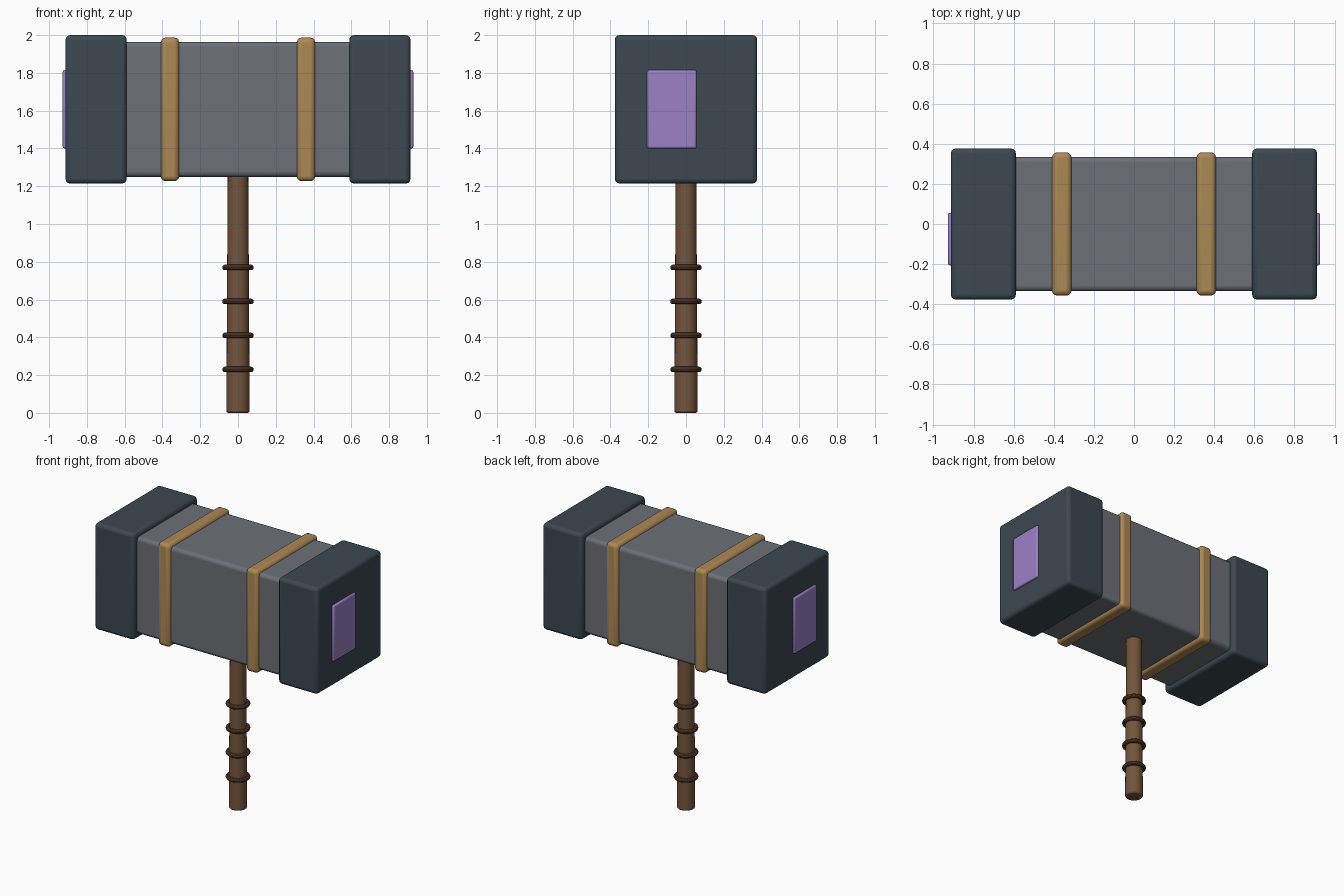
import bpy
import math

if "Cube" in bpy.data.objects:
    bpy.data.objects.remove(bpy.data.objects["Cube"])


def material(name, rgb):
    m = bpy.data.materials.new(name)
    m.diffuse_color = (*rgb, 1)
    m.use_nodes = True
    m.node_tree.nodes["Principled BSDF"].inputs["Base Color"].default_value = m.diffuse_color
    return m


STONE = material("stone", (0.15, 0.16, 0.18))
IRON = material("iron", (0.045, 0.065, 0.08))
BRASS = material("brass", (0.41, 0.25, 0.09))
WOOD = material("wood", (0.17, 0.09, 0.045))
WRAP = material("wrap", (0.10, 0.055, 0.03))
GEM = material("gem", (0.33, 0.22, 0.56))


def finish(obj, name, mat, bevel=0, segments=3):
    obj.name = name
    obj.data.materials.append(mat)
    if bevel:
        mod = obj.modifiers.new("bevel", 'BEVEL')
        mod.width = bevel
        mod.segments = segments
        mod.limit_method = 'ANGLE'
        mod.angle_limit = math.radians(40)
    bpy.ops.object.shade_smooth_by_angle(angle=math.radians(35))
    return obj


def box(name, center, size, mat, bevel, segments=3):
    bpy.ops.mesh.primitive_cube_add(size=1, location=center)
    obj = bpy.context.object
    obj.scale = size
    bpy.ops.object.transform_apply(location=False, rotation=False, scale=True)
    return finish(obj, name, mat, bevel, segments)


# Head block
HEAD_Z = 1.607
box("head_block", (0, 0, HEAD_Z), (1.30, 0.67, 0.715), STONE, 0.025)

# Mirrored striking caps, bands and end inlays
for side, s in (("left", -1), ("right", 1)):
    box(f"{side}_cap", (s * 0.751, 0, HEAD_Z), (0.324, 0.754, 0.786), IRON, 0.025)
    box(f"{side}_band", (s * 0.36, 0, HEAD_Z), (0.097, 0.714, 0.76), BRASS, 0.025)
    box(f"{side}_inlay", (s * 0.908, -0.075, HEAD_Z), (0.04, 0.262, 0.415), GEM, 0.01, 2)

# Tapered handle, running up into the head
bpy.ops.mesh.primitive_cone_add(vertices=24, radius1=0.062, radius2=0.054,
                                depth=1.32, location=(0, 0, 0.665))
handle = finish(bpy.context.object, "handle", WOOD, 0.01, 2)
handle.location.z = 0.66 + 0.004

# Grip rings
for i in range(4):
    bpy.ops.mesh.primitive_torus_add(major_radius=0.068, minor_radius=0.015,
                                     major_segments=28, minor_segments=10,
                                     location=(0, 0, 0.23 + 0.18 * i))
    finish(bpy.context.object, f"grip_ring_{i + 1}", WRAP)

# Rest the handle exactly on the floor
handle.location.z = 0.66
